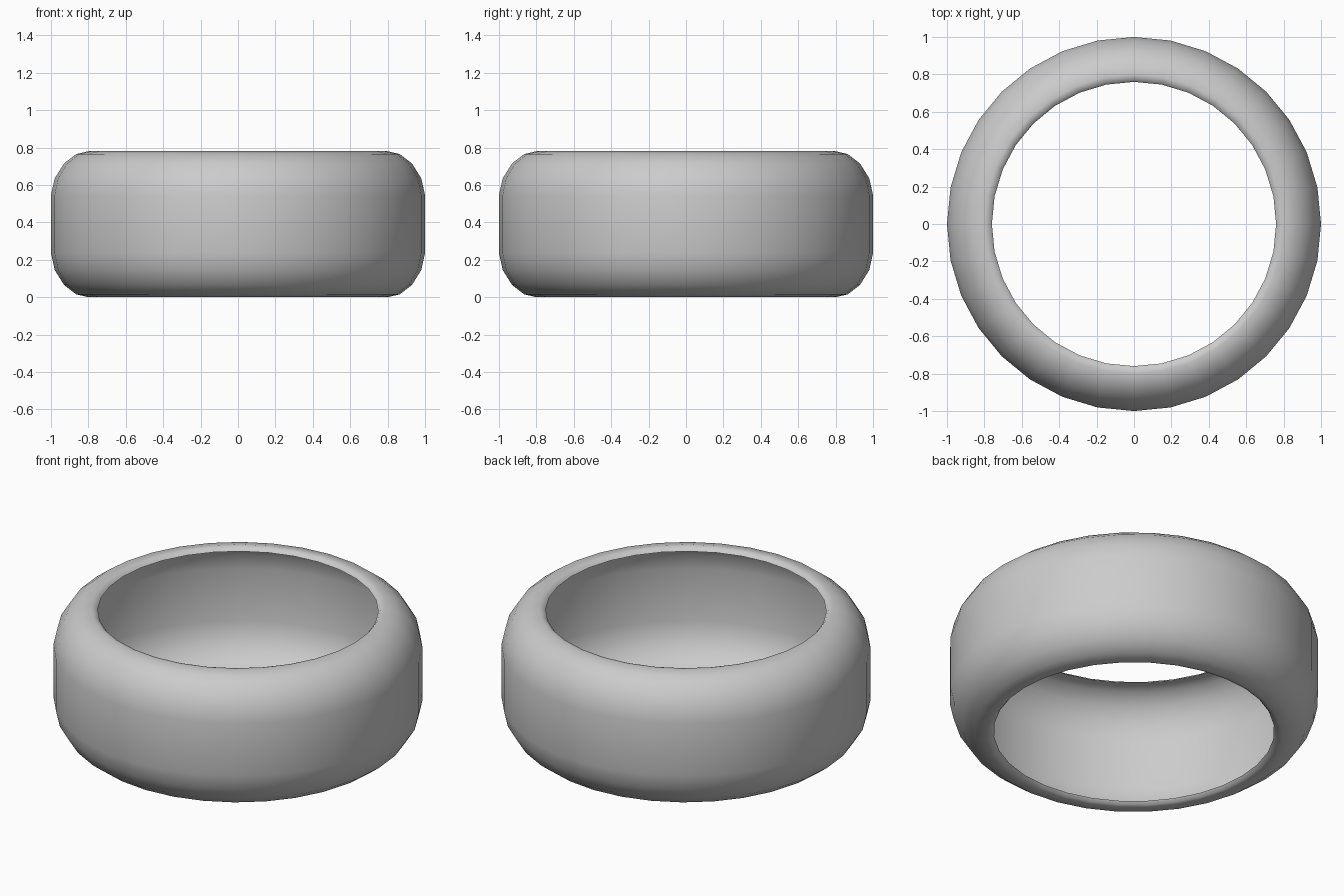
import bpy, bmesh, math

if "Cube" in bpy.data.objects:
    bpy.data.objects.remove(bpy.data.objects["Cube"])

SEGMENTS = 32
HEIGHT = 0.78

# Upper half of the open, hollow tyre section: (radius, z), lip to side wall
upper = [(0.76, 0.758), (0.775, 0.775), (0.80, 0.78), (0.865, 0.765),
         (0.93, 0.715), (0.98, 0.635), (1.0, 0.545)]
profile = upper + [(r, HEIGHT - z) for r, z in reversed(upper)]

# Hollow ring shell: spin the section around z
bm = bmesh.new()
rings = []
for i in range(SEGMENTS):
    a = 2 * math.pi * i / SEGMENTS
    rings.append([bm.verts.new((r * math.cos(a), r * math.sin(a), z))
                  for r, z in profile])
for i in range(SEGMENTS):
    cur, nxt = rings[i], rings[(i + 1) % SEGMENTS]
    for j in range(len(profile) - 1):
        face = bm.faces.new((cur[j], cur[j + 1], nxt[j + 1], nxt[j]))
        face.smooth = True
bm.normal_update()
# Make the outer side wall face away from the axis
wall = max(bm.faces, key=lambda f: f.calc_area())
c = wall.calc_center_median()
if wall.normal.x * c.x + wall.normal.y * c.y < 0:
    bmesh.ops.reverse_faces(bm, faces=bm.faces[:])

mesh = bpy.data.meshes.new("tyre_shell")
bm.to_mesh(mesh)
bm.free()
tyre = bpy.data.objects.new("tyre_shell", mesh)
bpy.context.collection.objects.link(tyre)
